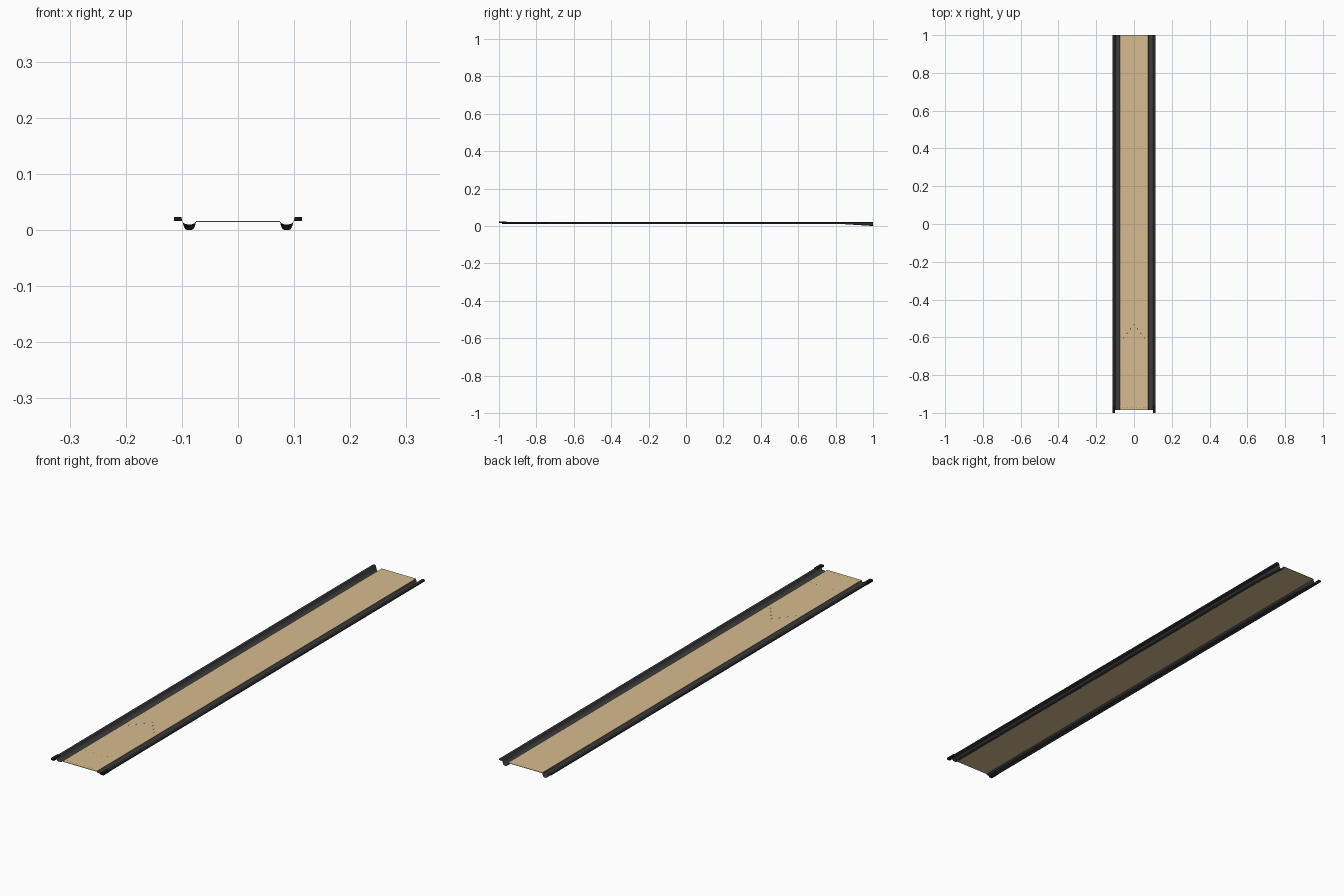
import bpy, bmesh, math

if "Cube" in bpy.data.objects:
    bpy.data.objects.remove(bpy.data.objects["Cube"])


def mat(name, r, g, b):
    m = bpy.data.materials.new(name)
    m.diffuse_color = (r, g, b, 1)
    m.use_nodes = True
    m.node_tree.nodes["Principled BSDF"].inputs["Base Color"].default_value = m.diffuse_color
    return m


WOOD = mat("maple", 0.68, 0.50, 0.28)
DARK = mat("dark_grey", 0.045, 0.045, 0.048)
BLACK = mat("black", 0.008, 0.008, 0.008)
MARK = mat("marking", 0.06, 0.04, 0.025)


def finish(name, bm, material, smooth=False):
    bmesh.ops.recalc_face_normals(bm, faces=bm.faces)
    me = bpy.data.meshes.new(name)
    bm.to_mesh(me)
    bm.free()
    ob = bpy.data.objects.new(name, me)
    bpy.context.collection.objects.link(ob)
    me.materials.append(material)
    if smooth:
        bpy.ops.object.select_all(action='DESELECT')
        ob.select_set(True)
        bpy.context.view_layer.objects.active = ob
        bpy.ops.object.shade_smooth_by_angle(angle=math.radians(40))
    return ob


def box(name, x0, x1, y0, y1, z0, z1, material):
    bm = bmesh.new()
    bmesh.ops.create_cube(bm, size=1)
    for v in bm.verts:
        v.co = ((x0 + x1) / 2 + v.co.x * (x1 - x0),
                (y0 + y1) / 2 + v.co.y * (y1 - y0),
                (z0 + z1) / 2 + v.co.z * (z1 - z0))
    return finish(name, bm, material)


def loft(name, sections, material, closed=False):
    """Bridge equal-length cross-sections; each is (y, [(x, z), ...])."""
    bm = bmesh.new()
    rows = [[bm.verts.new((x, y, z)) for x, z in pts] for y, pts in sections]
    n = len(rows[0])
    for a, b in zip(rows, rows[1:]):
        for i in range(n if closed else n - 1):
            j = (i + 1) % n
            bm.faces.new((a[i], a[j], b[j], b[i]))
    if closed:
        bm.faces.new(rows[0])
        bm.faces.new(rows[-1])
    return finish(name, bm, material, True)


def gutter_profile(side, bottom, top=0.0155):
    # rounded trough: fractions across the width and of the depth
    shape = [(0, 0), (0.05, 0.35), (0.13, 0.7), (0.22, 0.92), (0.33, 1),
             (0.67, 1), (0.78, 0.92), (0.87, 0.7), (0.95, 0.35), (1, 0)]
    return [(side * (0.0745 + 0.0245 * u), top - d * (top - bottom)) for u, d in shape]


# lane bed
box("lane_bed", -0.0745, 0.0745, -0.985, 1, 0.0142, 0.0160, WOOD)

for side, label in ((-1, "left"), (1, "right")):
    # gutter: shallow along the lane, sloping down at the far end
    loft(label + "_gutter",
         [(-0.985, gutter_profile(side, 0.0100)),
          (0.84, gutter_profile(side, 0.0100)),
          (1.0, gutter_profile(side, 0.0))], DARK)
    # outer rail with rounded top corners
    rail = [(0.099, 0.0155), (0.1005, 0.0205), (0.1025, 0.0225),
            (0.1115, 0.0225), (0.1135, 0.0205), (0.1135, 0.0160), (0.1015, 0.0155)]
    pts = [(side * x, z) for x, z in rail]
    loft(label + "_rail", [(-0.985, pts), (1.0, pts)], DARK, True)
    # end cap on the rail
    a, b = sorted((side * 0.1005, side * 0.1145))
    box(label + "_rail_cap", a, b, -1.0, -0.96, 0.0157, 0.0232, BLACK)

# aiming arrows in a V
bm = bmesh.new()
for i in range(-3, 4):
    x, y = i * 0.0183, -0.53 - abs(i) * 0.0235
    bm.faces.new([bm.verts.new((x + dx, y + dy, 0.0162))
                  for dx, dy in ((-0.003, -0.006), (0.003, -0.006), (0, 0.006))])
finish("aiming_arrows", bm, MARK)

# approach dots in two rows
bm = bmesh.new()
for y in (-0.863, -0.972):
    for i in range(-5, 6):
        if i == 0:
            continue
        ring = [bm.verts.new((i * 0.012 + 0.0013 * math.cos(k * math.pi / 4),
                              y + 0.0013 * math.sin(k * math.pi / 4), 0.0162))
                for k in range(8)]
        bm.faces.new(ring)
finish("guide_dots", bm, MARK)
